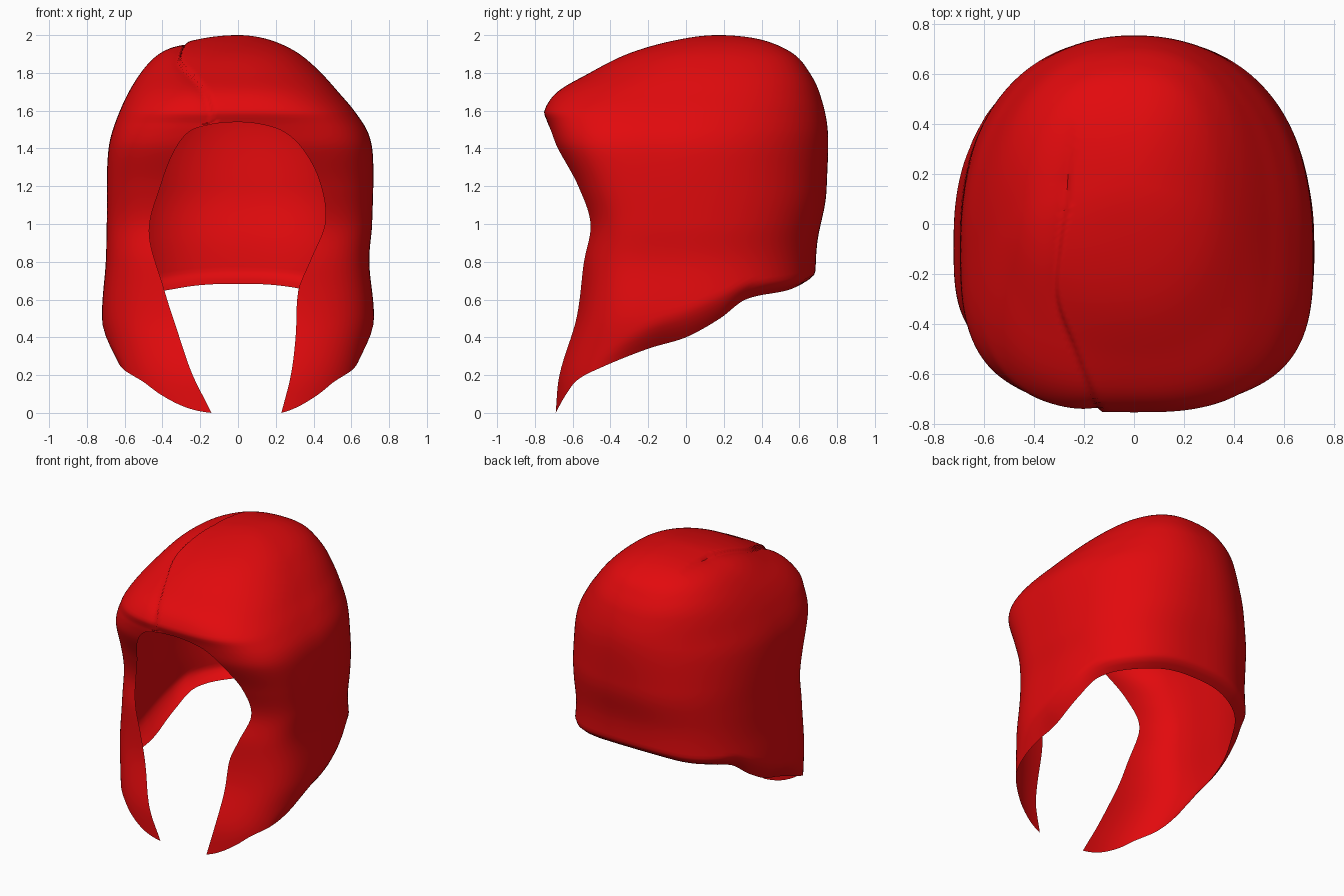
import bpy, bmesh, math
from mathutils import Vector

cube = bpy.data.objects.get("Cube")
if cube:
    bpy.data.objects.remove(cube)

COLS, TOP_ROWS, LOW_ROWS = 280, 50, 56
ARCH = 1.54                       # height of the top of the face opening


def curve(keys, remap=lambda v: v):
    """Smooth interpolation through (position, value) keys."""
    pts = sorted((remap(p), v) for p, v in keys)
    last = len(pts) - 1

    def slope(i):
        a, b = pts[max(i - 1, 0)], pts[min(i + 1, last)]
        return (b[1] - a[1]) / (b[0] - a[0])

    def at(v):
        v = min(max(remap(v), pts[0][0]), pts[-1][0])
        i = next((k for k in range(last) if v <= pts[k + 1][0]), last - 1)
        (x0, y0), (x1, y1) = pts[i], pts[i + 1]
        h = x1 - x0
        t = (v - x0) / h
        return ((1 + 2 * t) * (1 - t) ** 2 * y0 + t * (1 - t) ** 2 * h * slope(i)
                + t * t * (3 - 2 * t) * y1 + t * t * (t - 1) * h * slope(i + 1))
    return at


def crown(z):
    return math.sqrt(max(2 - z, 0))


def below_arch(z):
    return math.sqrt(max(ARCH - z, 0))


# Outline of the hair at each height
left_width = curve([(2, 0), (1.98, .15), (1.91, .31), (1.82, .42), (1.7, .53), (1.6, .615),
                    (1.48, .69), (1.35, .715), (1, .71), (.8, .695), (.5, .72), (.3, .69),
                    (0, .64)], crown)
right_width = curve([(2, 0), (1.98, .2), (1.95, .32), (1.9, .42), (1.8, .515), (1.6, .625),
                     (1.4, .685), (1, .695), (.8, .70), (.5, .72), (.3, .69), (0, .64)], crown)
back_y = curve([(2, .17), (1.98, .38), (1.9, .57), (1.8, .655), (1.7, .705), (1.5, .75),
                (1.2, .745), (1.1, .735), (.9, .695), (.7, .685), (0, .68)], crown)
front_y = curve([(2, .17), (1.98, -.02), (1.9, -.31), (1.8, -.51), (1.7, -.68), (1.6, -.75),
                 (1.55, -.738), (1.5, -.717), (1.4, -.678), (1.2, -.57), (1, -.505),
                 (.8, -.54), (.5, -.58), (.2, -.67), (0, -.69)], crown)
middle_y = curve([(2, .17), (1.8, .04), (1.5, -.08), (0, -.08)], crown)

# Squareness of the outline, front and back
front_square = curve([(2, 2.1), (1.8, 2.4), (1.6, 3), (1.4, 3.5), (1, 3.5), (.5, 3.2), (0, 3)])
back_square = curve([(2, 2.4), (1.8, 2.35), (1.5, 2.15), (.9, 2.5), (0, 2.5)])

# Face opening, hem and parting
left_open = curve([(1.54, 0), (1.53, .11), (1.5, .22), (1.4, .34), (1.2, .44), (1, .46),
                   (.8, .38), (.65, .32), (.4, .305), (.2, .28), (0, .23)], below_arch)
right_open = curve([(1.54, 0), (1.53, .13), (1.5, .24), (1.4, .33), (1.2, .41), (.95, .47),
                    (.65, .39), (.4, .31), (.2, .24), (0, .14)], below_arch)
hem_z = curve([(-.69, 0), (-.64, .09), (-.58, .17), (-.45, .24), (-.2, .34), (0, .4),
               (.2, .5), (.35, .6), (.6, .65), (.7, .69)])
parting_x = curve([(-.75, -.14), (-.5, -.24), (-.3, -.31), (-.1, -.3), (.1, -.27), (.4, -.24)])
# Height of the rolled band above the hem
roll_band = curve([(-.5, .06), (-.1, .14), (.2, .14), (.45, .07), (.7, .06)])


def surface(u, z):
    """u runs from the right edge of the opening (-1) round the back to the left (1)."""
    width = (left_width if u > 0 else right_width)(z)
    gap = (left_open if u > 0 else right_open)(z) if z < ARCH else 0
    front_n = front_square(z)
    limit = math.pi
    if gap > 0:
        limit -= math.asin(min((gap / width) ** (front_n / 2), 1))
    angle = abs(u) * limit
    c, s = math.cos(angle), max(math.sin(angle), 0)
    mid = middle_y(z)
    if c >= 0:
        n, depth = back_square(z), back_y(z) - mid
    else:
        n, depth = front_n, (front_y(z) - mid) / abs(math.cos(limit)) ** (2 / front_n)
    return Vector((math.copysign(width * s ** (2 / n), u), mid + depth * abs(c) ** (2 / n), z))


def hem_height(u):
    low, high = 0.0, 1.2
    for _ in range(20):
        z = (low + high) / 2
        if z > hem_z(surface(u, z).y):
            high = z
        else:
            low = z
    return high


def shaped(u, z, hem):
    p = surface(u, z)
    # Hem rolls inward along the sides and back
    if z < ARCH:
        near = max(0, 1 - (z - hem) / roll_band(p.y))
        roll = .1 * near ** 1.5 * min(1, max(0, (p.y + .5) / .4))
        p.x *= 1 - roll
        p.y -= roll * max(p.y, 0)
    # Step where the two locks meet at the parting
    d = parting_x(p.y) - p.x
    if z > ARCH - .04 and p.y < .42 and d > -.01:
        fade = min(1, (.42 - p.y) / .25) * min(1, (z - ARCH + .04) / .08)
        depth = .024 * fade * min(1, (d + .01) / .02) * math.exp(-max(d, 0) / .05)
        p -= (p - Vector((0, 0, 1.2))).normalized() * depth
    return p


bm = bmesh.new()
columns = []
for i in range(COLS + 1):
    u = 2 * i / COLS - 1
    hem = hem_height(u)
    heights = [2 - (2 - ARCH) * (k / TOP_ROWS) ** 2 for k in range(TOP_ROWS)]
    heights += [ARCH - (ARCH - hem) * (k / LOW_ROWS) ** 1.5 for k in range(LOW_ROWS + 1)]
    columns.append([bm.verts.new(shaped(u, z, hem)) for z in heights])
for a, b in zip(columns, columns[1:]):
    for k in range(len(a) - 1):
        bm.faces.new((a[k], a[k + 1], b[k + 1], b[k]))
bmesh.ops.remove_doubles(bm, verts=bm.verts, dist=.0003)
bmesh.ops.recalc_face_normals(bm, faces=bm.faces)
top = max(bm.faces, key=lambda f: f.calc_center_median().z)
if top.normal.z < 0:
    bmesh.ops.reverse_faces(bm, faces=bm.faces)

mesh = bpy.data.meshes.new("hair")
bm.to_mesh(mesh)
bm.free()
hair = bpy.data.objects.new("hair", mesh)
bpy.context.collection.objects.link(hair)

# Single red colour
red = bpy.data.materials.new("bright red")
red.use_nodes = True
color = (.76, .003, .004, 1)
red.diffuse_color = color
shader = next(n for n in red.node_tree.nodes if n.type == "BSDF_PRINCIPLED")
shader.inputs["Base Color"].default_value = color
mesh.materials.append(red)

bpy.context.view_layer.objects.active = hair
hair.select_set(True)
bpy.ops.object.shade_smooth_by_angle(angle=math.radians(50))
